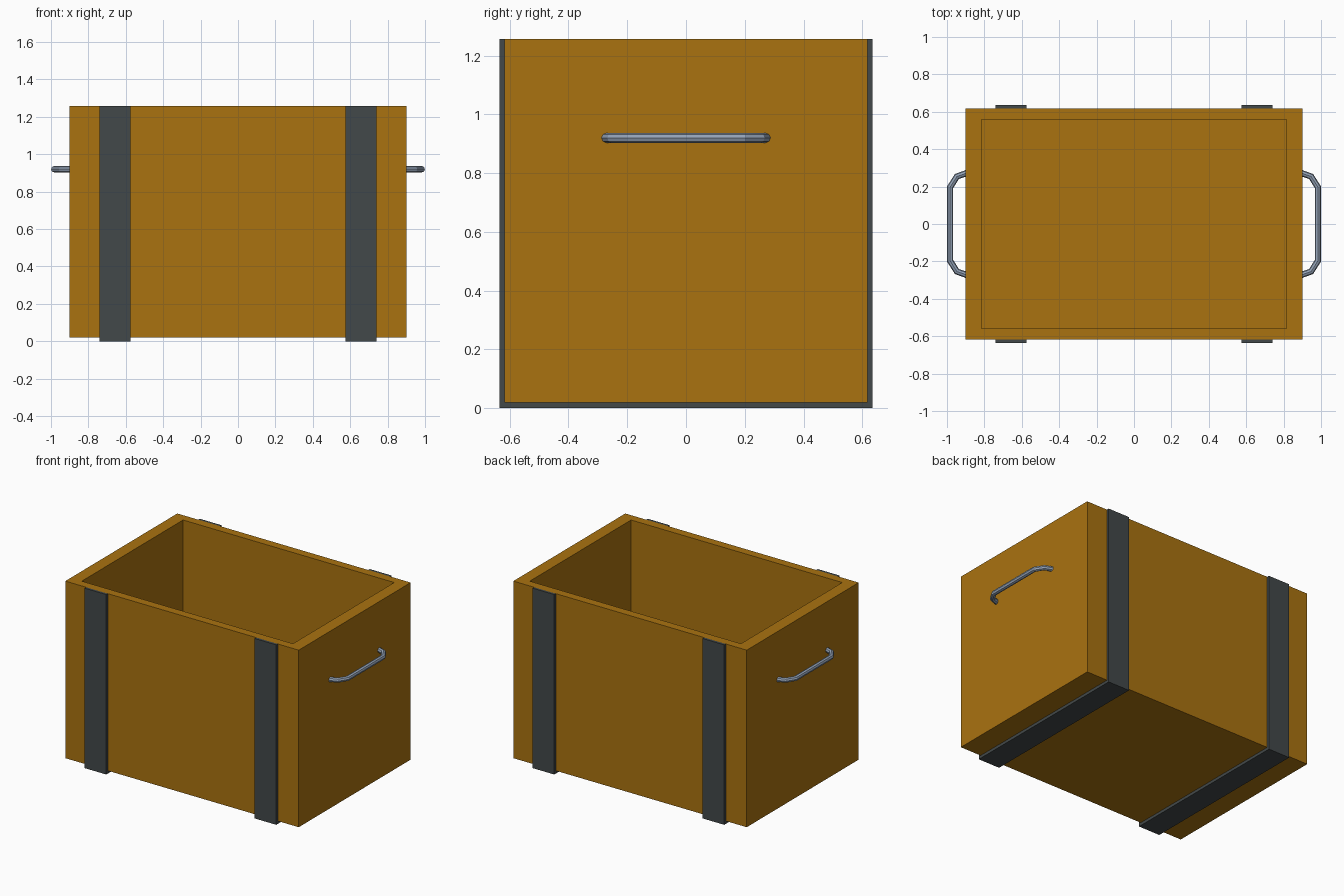
import bpy
import bmesh
from mathutils import Vector

cube = bpy.data.objects.get("Cube")
if cube:
    bpy.data.objects.remove(cube, do_unlink=True)


def make_material(name, color):
    mat = bpy.data.materials.new(name)
    mat.use_nodes = True
    mat.diffuse_color = (*color, 1)
    mat.node_tree.nodes["Principled BSDF"].inputs["Base Color"].default_value = (*color, 1)
    return mat


wood = make_material("ochre wood", (0.40, 0.17, 0.005))
iron = make_material("dark iron", (0.055, 0.066, 0.068))
steel = make_material("blue grey steel", (0.30, 0.37, 0.48))


def add_object(name, bm, mat):
    bmesh.ops.recalc_face_normals(bm, faces=bm.faces)
    mesh = bpy.data.meshes.new(name)
    bm.to_mesh(mesh)
    bm.free()
    mesh.materials.append(mat)
    obj = bpy.data.objects.new(name, mesh)
    bpy.context.collection.objects.link(obj)
    return obj


# Open box: a block whose top is inset and pushed down to form the cavity
bottom, top, floor = 0.02, 1.257, 0.10
bm = bmesh.new()
bmesh.ops.create_cube(bm, size=1)
bmesh.ops.scale(bm, vec=(1.804, 1.236, top - bottom), verts=bm.verts)
bmesh.ops.translate(bm, vec=(0, 0, (top + bottom) / 2), verts=bm.verts)
lid = max(bm.faces, key=lambda f: f.calc_center_median().z)
for depth in (0, floor - top):
    lid = bmesh.ops.extrude_discrete_faces(bm, faces=[lid])["faces"][0]
    if depth == 0:
        bmesh.ops.scale(bm, vec=(0.905, 0.905, 1), verts=lid.verts)
    else:
        bmesh.ops.translate(bm, vec=(0, 0, depth), verts=lid.verts)
bmesh.ops.remove_doubles(bm, verts=bm.verts, dist=0.0001)
add_object("crate_box", bm, wood)

# U-shaped straps: a profile in the side plane, extruded across the strap width
outer, inner = 0.635, 0.617
profile = [(-outer, top), (-outer, 0), (outer, 0), (outer, top),
           (inner, top), (inner, bottom), (-inner, bottom), (-inner, top)]
for side, label in ((-1, "right"), (1, "left")):
    bm = bmesh.new()
    x = side * 0.657 - 0.083
    face = bm.faces.new([bm.verts.new((x, y, z)) for y, z in profile])
    extruded = bmesh.ops.extrude_face_region(bm, geom=[face])["geom"]
    moved = [v for v in extruded if isinstance(v, bmesh.types.BMVert)]
    bmesh.ops.translate(bm, vec=(0.166, 0, 0), verts=moved)
    add_object(label + "_strap", bm, iron)

# Bent-rod handles on the two ends
half = [(0.89, 0.274), (0.947, 0.254), (0.983, 0.197)]
path = half + [(x, -y) for x, y in reversed(half)]
for side, label in ((-1, "right"), (1, "left")):
    curve = bpy.data.curves.new(label + "_handle", "CURVE")
    curve.dimensions = "3D"
    curve.bevel_depth = 0.017
    curve.bevel_resolution = 2
    curve.use_fill_caps = True
    spline = curve.splines.new("POLY")
    spline.points.add(len(path) - 1)
    for point, (x, y) in zip(spline.points, path):
        point.co = (side * x, y, 0.92, 1)
    curve.materials.append(steel)
    obj = bpy.data.objects.new(label + "_handle", curve)
    bpy.context.collection.objects.link(obj)
    bpy.ops.object.select_all(action="DESELECT")
    obj.select_set(True)
    bpy.context.view_layer.objects.active = obj
    bpy.ops.object.convert(target="MESH")
    bpy.ops.object.shade_smooth_by_angle()
